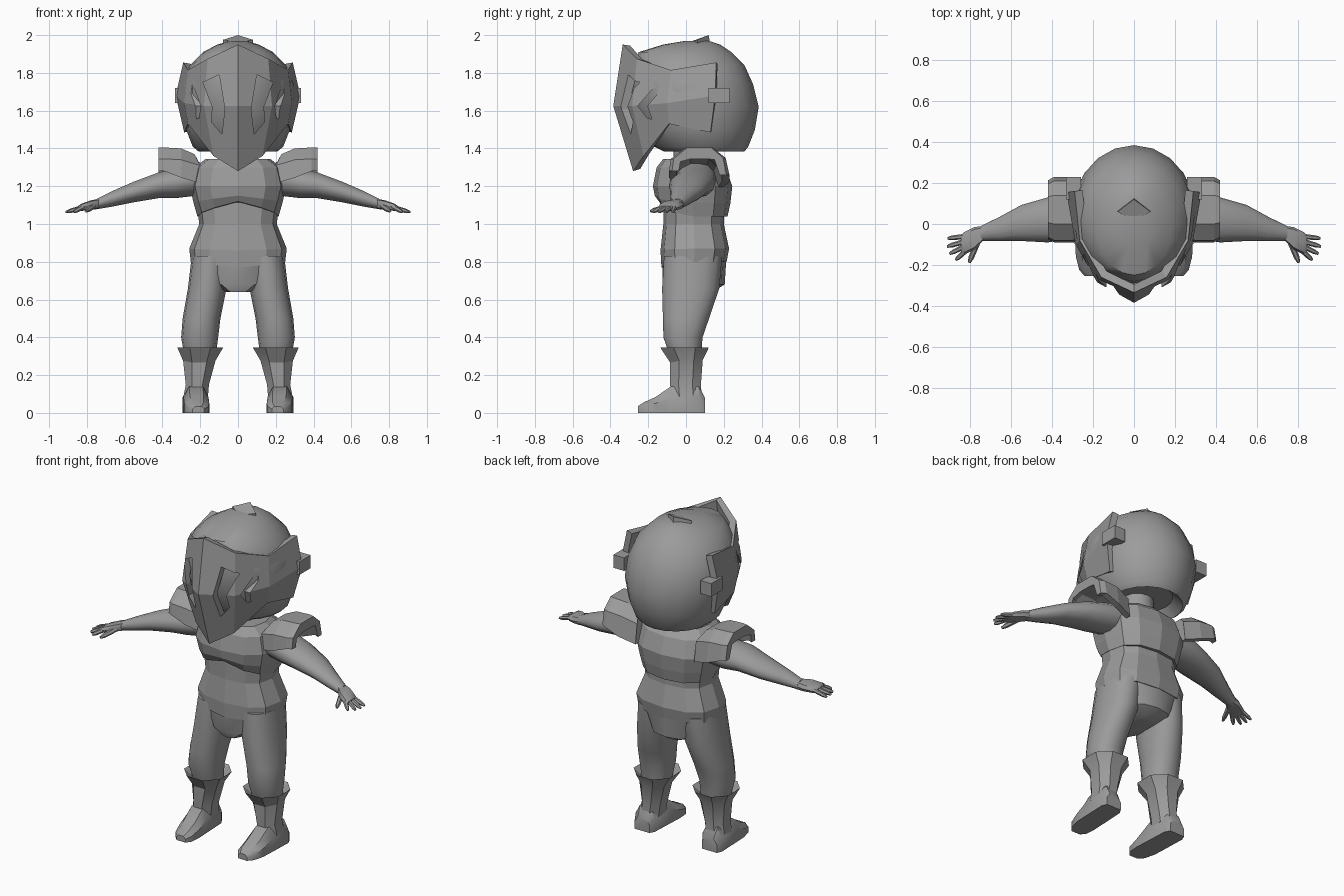
import bpy, bmesh, math
from mathutils import Vector

if "Cube" in bpy.data.objects:
    bpy.data.objects.remove(bpy.data.objects["Cube"])

GREY = (0.33, 0.33, 0.33, 1)
mat = bpy.data.materials.new("plain_grey")
mat.use_nodes = True
mat.diffuse_color = GREY
mat.node_tree.nodes["Principled BSDF"].inputs["Base Color"].default_value = GREY


def make(name, verts, faces, smooth=0, closed=True):
    me = bpy.data.meshes.new(name)
    me.from_pydata([tuple(v) for v in verts], [], faces)
    if closed:
        bm = bmesh.new()
        bm.from_mesh(me)
        bmesh.ops.recalc_face_normals(bm, faces=bm.faces)
        bm.to_mesh(me)
        bm.free()
    me.materials.append(mat)
    ob = bpy.data.objects.new(name, me)
    bpy.context.collection.objects.link(ob)
    if smooth:
        bpy.ops.object.select_all(action="DESELECT")
        ob.select_set(True)
        bpy.context.view_layer.objects.active = ob
        bpy.ops.object.shade_smooth_by_angle(angle=math.radians(smooth))
    return ob


def skin(name, rings, smooth=0, pair=False):
    """Bridge equal rings of points and cap both ends."""
    n = len(rings[0])
    verts = [Vector(p) for r in rings for p in r]
    faces = [(k * n + i, k * n + (i + 1) % n, (k + 1) * n + (i + 1) % n, (k + 1) * n + i)
             for k in range(len(rings) - 1) for i in range(n)]
    faces += [tuple(range(n)), tuple(range(len(verts) - n, len(verts)))]
    if not pair:
        return make(name, verts, faces, smooth)
    make("left_" + name, verts, faces, smooth)
    make("right_" + name, [(-v.x, v.y, v.z) for v in verts], faces, smooth)


def oval(n, e=2.0, turn=0.0):
    """Unit superellipse points."""
    out = []
    for i in range(n):
        a = 2 * math.pi * (i + turn) / n
        c, s = math.cos(a), math.sin(a)
        out.append((math.copysign(abs(c) ** (2 / e), c), math.copysign(abs(s) ** (2 / e), s)))
    return out


def upright(rows, n, e=2.0, turn=0.0):
    """Rows: height, centre x, half width, front y, back y, front dip."""
    rings = []
    for z, cx, w, yf, yb, dip in rows:
        rings.append([(cx + w * u, (yf + yb) / 2 + (yb - yf) / 2 * v,
                       z - dip * max(0, -v) * (1 - abs(u) * 0.6)) for u, v in oval(n, e, turn)])
    return rings


def sideways(rows, n, e=2.0, turn=0.0):
    """Rows: x, centre y, centre z, half depth, half height."""
    return [[(x, cy + ry * u, cz + rz * v) for u, v in oval(n, e, turn)]
            for x, cy, cz, ry, rz in rows]


# Helmet dome
skin("helmet_dome", upright([
    (1.44, 0, .16, -.08, .25, 0), (1.385, 0, .21, -.12, .31, 0), (1.41, 0, .24, -.17, .33, 0),
    (1.50, 0, .275, -.23, .365, 0), (1.62, 0, .30, -.28, .385, 0),
    (1.74, 0, .295, -.29, .355, 0), (1.84, 0, .255, -.28, .31, 0),
    (1.91, 0, .185, -.25, .24, 0), (1.95, 0, .11, -.12, .18, 0),
    (1.97, 0, .04, 0, .12, 0)], 20), 40)

# Crest plate on the crown
diamond = [(0, .01, 1.96), (.08, .06, 1.975), (0, .12, 2.0), (-.08, .06, 1.975)]
skin("crown_crest", [diamond, [(x, y + .01, z - .06) for x, y, z in diamond]])

# Face mask: columns from the nose ridge to the ear, each bottom / middle / top
cols = [
    [(0, -.28, 1.28), (0, -.385, 1.625), (0, -.335, 1.95)],
    [(.13, -.225, 1.36), (.18, -.285, 1.625), (.16, -.26, 1.875)],
    [(.265, -.09, 1.53), (.285, -.10, 1.64), (.265, -.08, 1.815)],
    [(.285, .13, 1.485), (.33, .155, 1.68), (.29, .16, 1.855)],
]
cols = [[(-x, y, z) for x, y, z in c] for c in cols[:0:-1]] + cols
faces = [(c * 3 + r, c * 3 + 3 + r, c * 3 + 4 + r, c * 3 + 1 + r)
         for c in range(len(cols) - 1) for r in range(2)]
mask = make("face_mask", [p for c in cols for p in c], faces, closed=False)
solid = mask.modifiers.new("thickness", "SOLIDIFY")
solid.thickness, solid.offset = .04, -1

# Eye slits, cut through the mask
front_slit = [(.10, 1.79), (.185, 1.75), (.135, 1.62), (.14, 1.54), (.085, 1.475), (.07, 1.61)]
side_slit = [(-.15, 1.735), (-.15, 1.69), (-.205, 1.625), (-.18, 1.555), (-.205, 1.56),
             (-.255, 1.625), (-.19, 1.70)]
cutters = []
for s in (1, -1):
    cutters.append(skin("front_slit_cutter", [[(s * x, y, z) for x, z in front_slit]
                                              for y in (-.5, -.1)]))
    cutters.append(skin("side_slit_cutter", [[(s * x, y, z) for y, z in side_slit]
                                             for x in (.1, .5)]))
for c in cutters:
    b = mask.modifiers.new("slit", "BOOLEAN")
    b.operation, b.object, b.solver = "DIFFERENCE", c, "EXACT"
bpy.context.view_layer.objects.active = mask
for m in list(mask.modifiers):
    bpy.ops.object.modifier_apply(modifier=m.name)
for c in cutters:
    bpy.data.objects.remove(c)

# Ear tabs behind the mask
skin("ear_tab", [[(x, y, z) for y, z in ((.12, 1.64), (.23, 1.64), (.23, 1.72), (.12, 1.72))]
                 for x in (.26, .333)], pair=True)

# Neck
skin("neck", upright([(1.28, 0, .10, -.07, .13, 0), (1.5, 0, .09, -.06, .12, 0)], 12), 40)

# Chest armour, tunic and pelvis
skin("chest_armour", upright([
    (1.04, 0, .215, -.14, .22, -.08), (1.11, 0, .235, -.165, .235, -.04),
    (1.20, 0, .255, -.175, .245, 0), (1.30, 0, .23, -.155, .21, 0),
    (1.345, 0, .17, -.12, .16, 0)], 12, 2.5))
skin("tunic", upright([
    (.80, 0, .25, -.13, .215, .03), (.87, 0, .258, -.135, .228, .01),
    (1.0, 0, .205, -.12, .20, 0), (1.12, 0, .22, -.12, .20, 0)], 12, 2.6))
skin("pelvis", upright([
    (.64, 0, .07, -.11, .14, 0), (.68, 0, .15, -.125, .205, 0),
    (.84, 0, .245, -.125, .215, 0)], 12, 2.6), 35)

# Shoulder pads: an arched slab that narrows inward
arch = [(-.09, 1.25), (-.08, 1.345), (.0, 1.405), (.14, 1.405), (.21, 1.35), (.23, 1.23),
        (.19, 1.23), (.16, 1.31), (.12, 1.345), (.02, 1.345), (-.04, 1.30), (-.05, 1.25)]
pad = []
for x, k, drop in ((.20, .85, .035), (.30, 1.0, .005), (.39, 1.0, 0), (.42, .9, 0)):
    pad.append([(x + (.03 if z > 1.38 and x < .25 else 0), .07 + (y - .07) * k,
                 z - drop + (.03 if x > .35 and z < 1.32 else 0)) for y, z in arch])
skin("shoulder_pad", pad, pair=True)

# Arms
skin("arm", sideways([
    (.20, .05, 1.24, .11, .09), (.33, .04, 1.215, .115, .08), (.42, .02, 1.205, .11, .07),
    (.55, .005, 1.17, .088, .056), (.66, -.025, 1.135, .058, .043),
    (.75, -.047, 1.105, .036, .028)], 14), 50, True)

# Hands with fingers and thumb
skin("palm", sideways([
    (.735, -.045, 1.107, .035, .027), (.78, -.07, 1.10, .055, .025),
    (.83, -.095, 1.088, .055, .019), (.845, -.10, 1.084, .045, .012)], 8, 3), 40, True)


def finger(name, a, b, r):
    a, b = Vector(a), Vector(b)
    side = (b - a).cross(Vector((0, 0, 1))).normalized()
    up = side.cross(b - a).normalized()
    skin(name, [[a.lerp(b, t) + k * r * (side * u + up * v) for u, v in oval(6)]
                for t, k in ((0, 1), (.75, .9), (1, .5))], 40, True)


for i, (tx, ty) in enumerate([(.91, -.07), (.912, -.11), (.90, -.145), (.87, -.175)]):
    finger("finger_%d" % (i + 1), (.82, -.06 - .023 * i, 1.09), (tx, ty, 1.063), .013)
finger("thumb", (.765, -.09, 1.095), (.805, -.188, 1.068), .015)

# Trouser legs
skin("leg", upright([
    (.28, .20, .08, -.08, .08, 0), (.40, .203, .098, -.122, .09, 0),
    (.50, .193, .10, -.125, .125, 0), (.66, .163, .102, -.13, .18, 0),
    (.83, .145, .10, -.12, .195, 0)], 14, 2.2), 50, True)

# Boots: shaft with a flared, hollow cuff
skin("boot_shaft", upright([
    (.08, .225, .07, -.085, .09, 0), (.15, .215, .066, -.09, .085, 0),
    (.28, .205, .092, -.09, .095, .02), (.345, .20, .13, -.145, .13, 0),
    (.31, .203, .09, -.10, .09, 0)], 8, 2.2, .5), 25, True)

# Feet
foot = []
for y, cx, hw, top in ((.10, .23, .05, .08), (.07, .228, .065, .14), (-.08, .222, .066, .14),
                       (-.16, .218, .066, .085), (-.225, .212, .055, .055), (-.255, .21, .03, .035)):
    foot.append([(cx - hw, y, .01), (cx + hw, y, .01), (cx + hw, y, top * .6),
                 (cx + hw * .55, y, top), (cx - hw * .55, y, top), (cx - hw, y, top * .6)])
skin("foot", foot, 35, True)

# Settle the soles on the ground
for ob in bpy.data.objects:
    if ob.name.endswith("_foot"):
        for v in ob.data.vertices:
            if v.co.z < .011:
                v.co.z = 0
